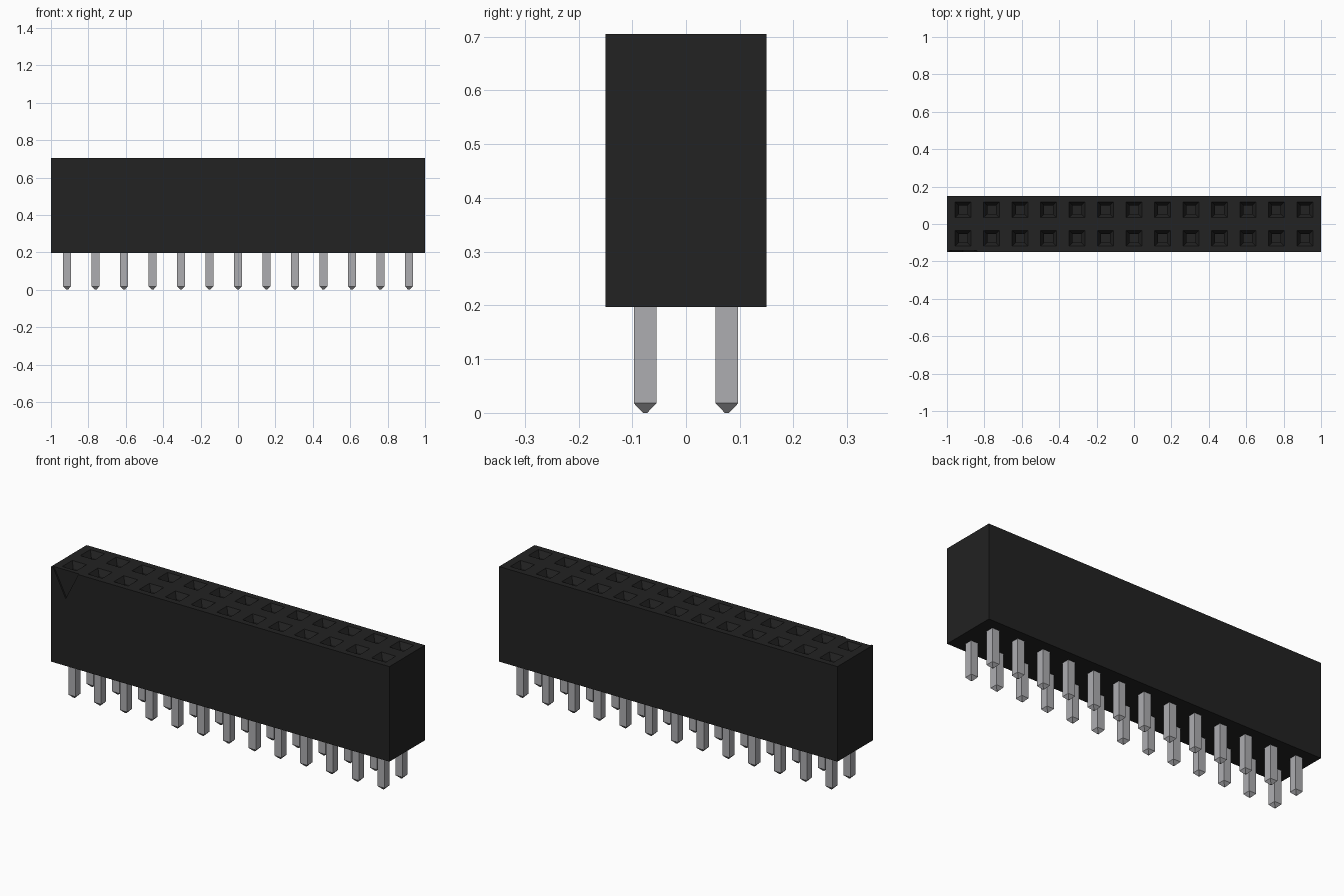
import bpy
import bmesh

if "Cube" in bpy.data.objects:
    bpy.data.objects.remove(bpy.data.objects["Cube"])

COLUMNS, PITCH = 13, 0.1523
TOP, BASE, HALF_DEPTH = 0.705, 0.197, 0.15
SPOTS = [((i - (COLUMNS - 1) / 2) * PITCH, side * PITCH / 2)
         for i in range(COLUMNS) for side in (-1, 1)]


def material(name, rgb, roughness, metallic=0.0):
    m = bpy.data.materials.new(name)
    m.use_nodes = True
    m.diffuse_color = (*rgb, 1)
    shader = m.node_tree.nodes["Principled BSDF"]
    shader.inputs["Base Color"].default_value = (*rgb, 1)
    shader.inputs["Roughness"].default_value = roughness
    shader.inputs["Metallic"].default_value = metallic
    return m


def loft(bm, rings):
    """Closed solid through rings of points."""
    loops = [[bm.verts.new(p) for p in ring] for ring in rings]
    n = len(loops[0])
    for a, b in zip(loops, loops[1:]):
        for i in range(n):
            j = (i + 1) % n
            bm.faces.new((a[i], a[j], b[j], b[i]))
    bm.faces.new(loops[0][::-1])
    bm.faces.new(loops[-1])


def square(x, y, z, half_x, half_y=None):
    half_y = half_y or half_x
    return [(x + sx * half_x, y + sy * half_y, z)
            for sx, sy in ((-1, -1), (1, -1), (1, 1), (-1, 1))]


def make_object(name, bm, mat=None):
    bmesh.ops.recalc_face_normals(bm, faces=bm.faces)
    mesh = bpy.data.meshes.new(name)
    bm.to_mesh(mesh)
    bm.free()
    if mat:
        mesh.materials.append(mat)
    obj = bpy.data.objects.new(name, mesh)
    bpy.context.scene.collection.objects.link(obj)
    return obj


plastic = material("black plastic", (0.016, 0.016, 0.016), 0.6)
metal = material("grey metal", (0.42, 0.42, 0.44), 0.4)

# Housing block
bm = bmesh.new()
loft(bm, [square(0, 0, BASE, 1, HALF_DEPTH), square(0, 0, TOP, 1, HALF_DEPTH)])
housing = make_object("housing", bm, plastic)

# Cutter: funnel-mouthed sockets and the triangular first-pin mark
bm = bmesh.new()
for x, y in SPOTS:
    loft(bm, [square(x, y, TOP - 0.32, 0.023), square(x, y, TOP - 0.03, 0.023),
              square(x, y, TOP, 0.042), square(x, y, TOP + 0.02, 0.042)])
mark_x, over = SPOTS[0][0], 0.02
loft(bm, [[(mark_x - 0.075, y, TOP), (mark_x - 0.075, y, TOP + over),
           (mark_x + 0.075, y, TOP + over), (mark_x + 0.075, y, TOP),
           (mark_x, y, TOP - 0.148)]
          for y in (-HALF_DEPTH - over, -HALF_DEPTH + 0.008)])
cutter = make_object("socket_cutter", bm)
cutter.hide_render = True

# Bake the cut into the housing
cut = housing.modifiers.new("sockets", "BOOLEAN")
cut.object = cutter
cut.operation = "DIFFERENCE"
cut.solver = "EXACT"
graph = bpy.context.evaluated_depsgraph_get()
result = bpy.data.meshes.new_from_object(housing.evaluated_get(graph))
housing.modifiers.clear()
housing.data = result
result.materials.clear()
result.materials.append(plastic)
for face in result.polygons:
    face.material_index = 0
bpy.data.objects.remove(cutter)

# Square pins with tapered tips
bm = bmesh.new()
for x, y in SPOTS:
    loft(bm, [square(x, y, 0, 0.004), square(x, y, 0.018, 0.021),
              square(x, y, BASE + 0.01, 0.021)])
make_object("pins", bm, metal)
